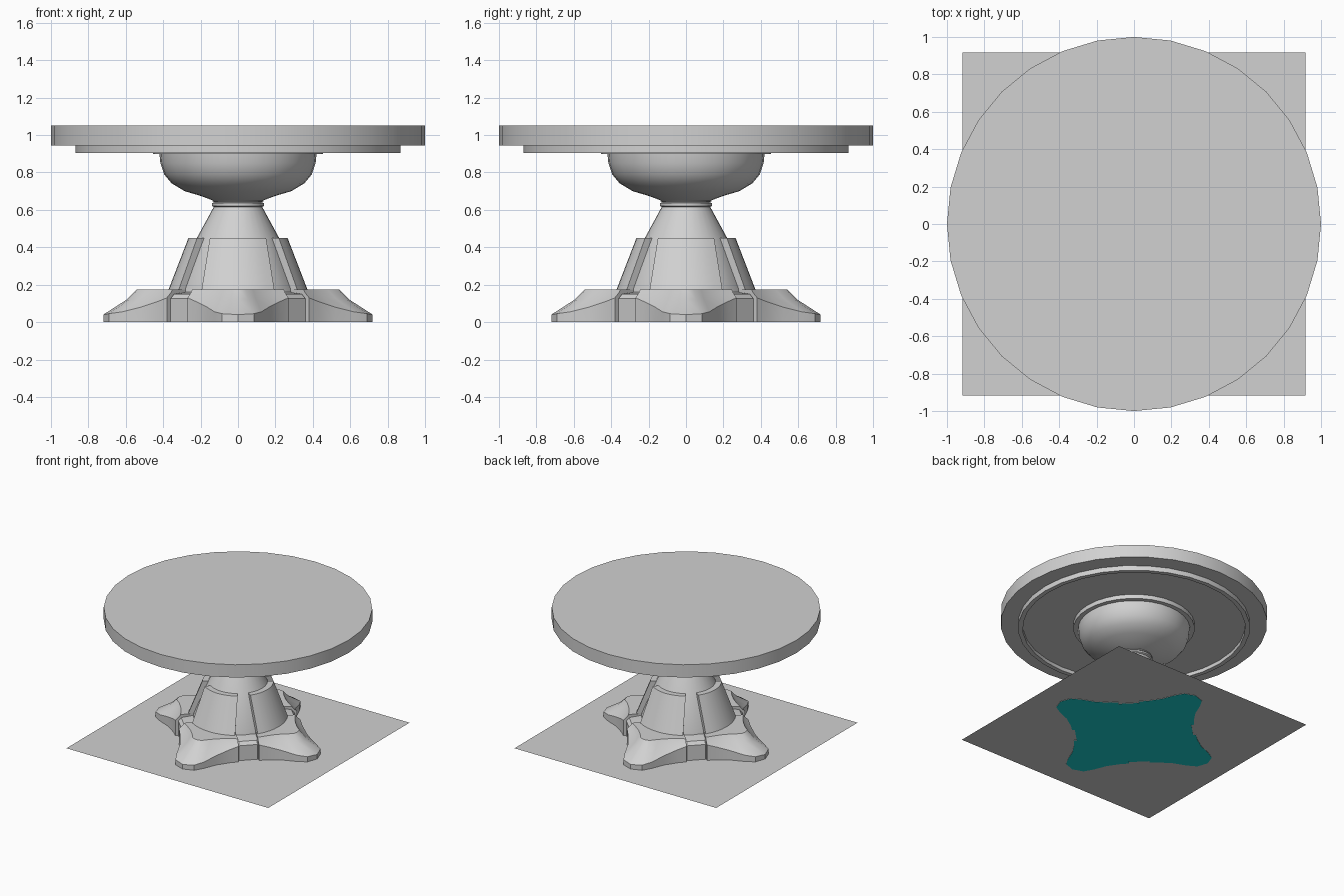
import bpy, bmesh, math
from mathutils import Vector

default_cube = bpy.data.objects.get("Cube")
if default_cube:
    bpy.data.objects.remove(default_cube, do_unlink=True)

SEGMENTS = 32


def make_material(name, colour):
    material = bpy.data.materials.new(name)
    material.use_nodes = True
    material.diffuse_color = colour
    material.node_tree.nodes["Principled BSDF"].inputs["Base Color"].default_value = colour
    return material


grey = make_material("light grey", (0.64, 0.64, 0.64, 1))
teal = make_material("teal underside", (0.01, 0.64, 0.64, 1))


def loft(name, rings, teal_bottom=False):
    """Skin a stack of closed rings and cap both ends."""
    bm = bmesh.new()
    loops = [[bm.verts.new(point) for point in ring] for ring in rings]
    count = len(loops[0])
    for lower, upper in zip(loops, loops[1:]):
        for i in range(count):
            j = (i + 1) % count
            bm.faces.new((lower[i], lower[j], upper[j], upper[i]))
    bm.faces.new(loops[0][::-1])
    bm.faces.new(loops[-1])
    bmesh.ops.remove_doubles(bm, verts=bm.verts[:], dist=0.0001)
    bmesh.ops.recalc_face_normals(bm, faces=bm.faces[:])
    if teal_bottom:
        for face in bm.faces:
            if all(v.co.z < 0.001 for v in face.verts):
                face.material_index = 1
    mesh = bpy.data.meshes.new(name)
    bm.to_mesh(mesh)
    bm.free()
    mesh.materials.append(grey)
    mesh.materials.append(teal)
    obj = bpy.data.objects.new(name, mesh)
    bpy.context.collection.objects.link(obj)
    bpy.ops.object.select_all(action="DESELECT")
    obj.select_set(True)
    bpy.context.view_layer.objects.active = obj
    bpy.ops.object.shade_smooth_by_angle(angle=math.radians(35))
    return obj


def polar(radius, angle, z):
    return Vector((radius * math.cos(angle), radius * math.sin(angle), z))


def lathe(name, profile):
    steps = [math.tau * i / SEGMENTS for i in range(SEGMENTS)]
    return loft(name, [[polar(r, a, z) for a in steps] for r, z in profile])


def four_times(obj):
    """Repeat a part around the vertical axis."""
    base_name = obj.name
    for turn in range(1, 4):
        copy = obj.copy()
        copy.name = f"{base_name}_{turn + 1}"
        copy.rotation_euler.z = turn * math.pi / 2
        bpy.context.collection.objects.link(copy)


# Round top with a stepped, recessed underside
lathe("table_top", [(0.835, 0.935), (0.835, 0.905), (0.87, 0.905),
                    (0.87, 0.945), (1, 0.945), (1, 1.05)])

# Bowl with a flat lip under the top
lathe("support_bowl", [(0.12, 0.645), (0.2, 0.675), (0.285, 0.7), (0.355, 0.742),
                       (0.395, 0.79), (0.415, 0.85), (0.42, 0.9),
                       (0.455, 0.9), (0.455, 0.94)])

# Tapered column and neck rings
lathe("column", [(0.34, 0.1), (0.33, 0.18), (0.22, 0.45), (0.13, 0.615)])
lathe("neck_ring", [(0.125, 0.612), (0.14, 0.622), (0.14, 0.636), (0.125, 0.641),
                    (0.135, 0.646), (0.135, 0.656), (0.12, 0.66)])


# Core block seen in the gaps between the feet
def core_ring(scale, z):
    ring = []
    for turn in range(4):
        for angle in (math.atan2(0.26, 0.36), math.atan2(0.36, 0.26)):
            ring.append(polar(0.444 * scale, angle + turn * math.pi / 2, z))
    return ring


loft("base_core", [core_ring(1, 0), core_ring(1, 0.125), core_ring(0.95, 0.15),
                   core_ring(0.7, 0.165)], teal_bottom=True)

# Curved panels on the column
def panel_ring(z, outer, inner, half_angle):
    steps = [math.radians(half_angle) * (i / 4 - 1) for i in range(9)]
    return ([polar(outer, a, z) for a in steps]
            + [polar(inner, a, z) for a in reversed(steps)])


four_times(loft("column_panel", [panel_ring(0.165, 0.375, 0.28, 31.5),
                                 panel_ring(0.45, 0.265, 0.18, 34.5)]))

# Star-shaped feet: half outlines as (reach, half width, height)
rim = [Vector(p) for p in ((0.24, 0.13, 0.13), (0.38, 0.27, 0.13), (0.43, 0.225, 0.11),
                           (0.52, 0.165, 0.08), (0.62, 0.125, 0.055),
                           (0.69, 0.085, 0.045), (0.72, 0, 0.04))]
plateau = [Vector((*p, 0.175)) for p in ((0.24, 0.13), (0.35, 0.245), (0.385, 0.19),
                                         (0.43, 0.13), (0.48, 0.08),
                                         (0.53, 0.04), (0.54, 0))]
shoulder = []
for low, high in zip(rim, plateau):
    point = low.lerp(high, 0.7)
    point.z = low.lerp(high, 0.6).z
    shoulder.append(point)
ground = [Vector((p.x, p.y, 0)) for p in rim]


def mirrored(half):
    return half + [Vector((p.x, -p.y, p.z)) for p in reversed(half[:-1])]


four_times(loft("foot", [mirrored(h) for h in (ground, rim, shoulder, plateau)],
                teal_bottom=True))

# Thin square floor sheet
bpy.ops.mesh.primitive_plane_add(size=1.834, location=(0, 0, 0.003))
floor_sheet = bpy.context.object
floor_sheet.name = "floor_sheet"
floor_sheet.data.materials.append(grey)
